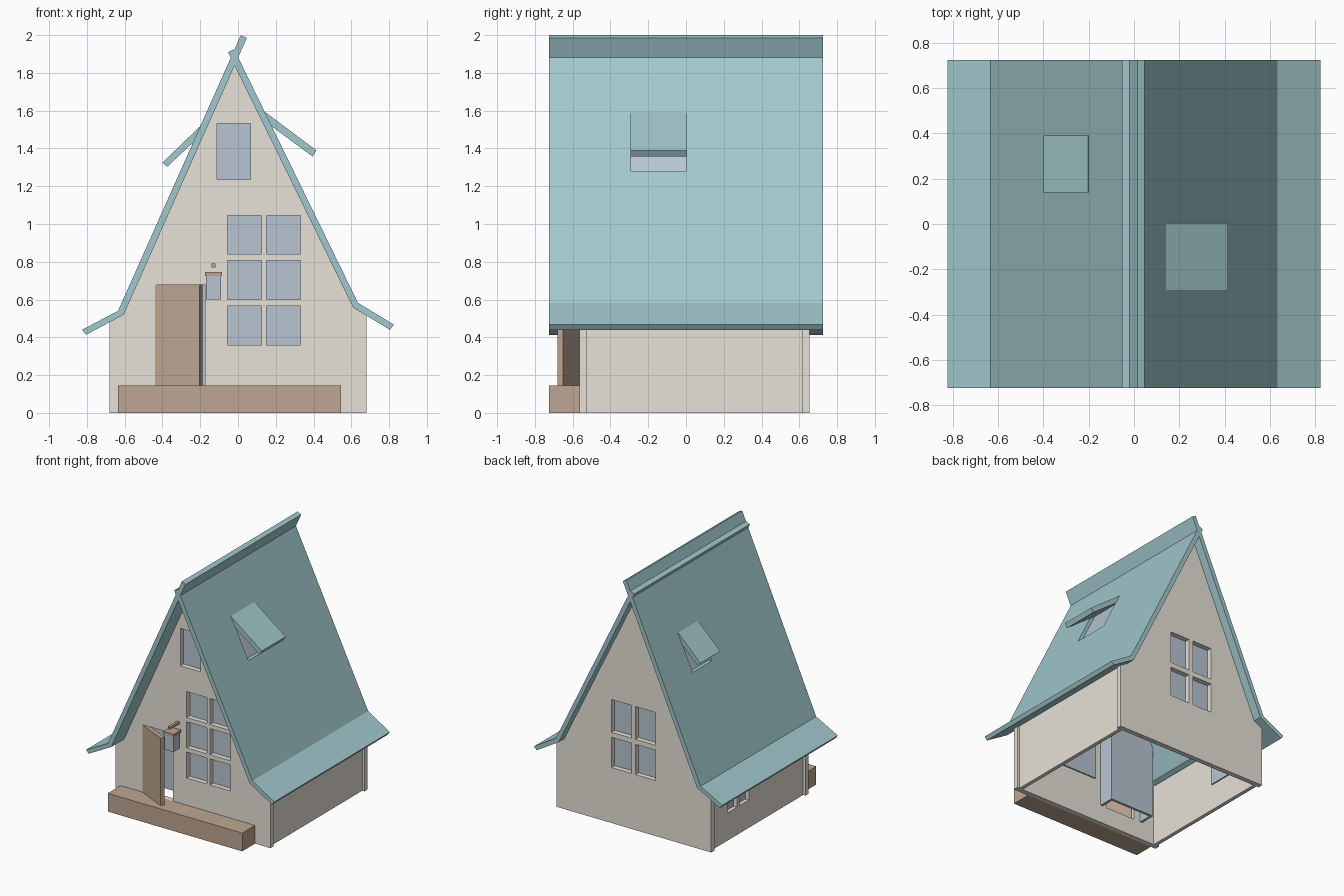
import bpy, bmesh
from math import radians
from mathutils import Matrix, Vector

if "Cube" in bpy.data.objects:
    bpy.data.objects.remove(bpy.data.objects["Cube"])


def material(name, rgb):
    m = bpy.data.materials.new(name)
    m.diffuse_color = (*rgb, 1)
    m.use_nodes = True
    m.node_tree.nodes["Principled BSDF"].inputs["Base Color"].default_value = m.diffuse_color
    return m


TEAL = material("teal", (0.36, 0.58, 0.61))
CREAM = material("cream", (0.80, 0.76, 0.69))
BROWN = material("brown", (0.52, 0.38, 0.29))
GLASS = material("glass", (0.48, 0.56, 0.64))


def add_prism(bm, profile, y0, y1):
    """Extrude an (x, z) profile from y0 to y1."""
    base = bm.faces.new([bm.verts.new((x, y0, z)) for x, z in profile])
    out = bmesh.ops.extrude_face_region(bm, geom=[base])
    verts = [v for v in out["geom"] if isinstance(v, bmesh.types.BMVert)]
    bmesh.ops.translate(bm, verts=verts, vec=(0, y1 - y0, 0))


def rect(x0, x1, z0, z1):
    return [(x0, z0), (x1, z0), (x1, z1), (x0, z1)]


def prisms(name, mat, parts):
    bm = bmesh.new()
    for profile, y0, y1 in parts:
        add_prism(bm, profile, y0, y1)
    bmesh.ops.recalc_face_normals(bm, faces=bm.faces)
    me = bpy.data.meshes.new(name)
    bm.to_mesh(me)
    bm.free()
    me.materials.append(mat)
    ob = bpy.data.objects.new(name, me)
    bpy.context.collection.objects.link(ob)
    return ob


def cut(ob, parts):
    cutter = prisms("cutter", ob.data.materials[0], parts)
    cutter.hide_render = True
    mod = ob.modifiers.new("holes", "BOOLEAN")
    mod.operation, mod.solver, mod.object = "DIFFERENCE", "EXACT", cutter
    bpy.context.view_layer.objects.active = ob
    bpy.ops.object.modifier_apply(modifier=mod.name)
    bpy.data.objects.remove(cutter)


# Gable walls with window and door openings
gable = [(-0.68, 0), (0.68, 0), (0.68, 0.52), (0.612, 0.56), (-0.021, 1.85),
         (-0.607, 0.525), (-0.68, 0.485)]
front_panes = [rect(-0.11, 0.065, 1.235, 1.533)]
for x0, x1 in ((-0.055, 0.125), (0.15, 0.33)):
    for z0 in (0.36, 0.60, 0.84):
        front_panes.append(rect(x0, x1, z0, z0 + 0.206))
back_panes = [rect(x0, x0 + 0.175, z0, z1) for x0 in (-0.19, 0.02)
              for z0, z1 in ((0.44, 0.68), (0.72, 0.98))]
doorway = rect(-0.44, -0.175, 0.145, 0.68)

front = prisms("front_wall", CREAM, [(gable, -0.565, -0.525)])
cut(front, [(p, -0.7, -0.4) for p in front_panes + [doorway]])
back = prisms("back_wall", CREAM, [(gable, 0.615, 0.655)])
cut(back, [(p, 0.5, 0.8) for p in back_panes])

# Side walls, the left one with a pair of windows
prisms("right_wall", CREAM, [(rect(0.63, 0.66, 0, 0.53), -0.525, 0.615)])
left = prisms("left_wall", CREAM, [(rect(-0.66, -0.63, 0, 0.495), -0.525, 0.615)])
cut(left, [(rect(-0.8, -0.5, 0.22, 0.43), y, y + 0.12) for y in (0.155, 0.305)])

# Window glass behind the openings
prisms("front_glass", GLASS, [(rect(-0.12, 0.075, 1.225, 1.543), -0.525, -0.515),
                              (rect(-0.065, 0.34, 0.35, 1.056), -0.525, -0.515)])
prisms("back_glass", GLASS, [(rect(-0.2, 0.205, 0.43, 0.99), 0.605, 0.615)])
prisms("left_glass", GLASS, [(rect(-0.63, -0.62, 0.21, 0.44), 0.145, 0.435)])

# Roof slabs crossing at the ridge, with kinked eaves
roof_left = prisms("roof_left", TEAL, [(
    [(-0.825, 0.44), (-0.635, 0.54), (0.015, 2.0), (0.047, 1.985),
     (-0.605, 0.52), (-0.805, 0.413)], -0.725, 0.725)])
roof_right = prisms("roof_right", TEAL, [(
    [(0.825, 0.467), (0.635, 0.583), (-0.02, 1.925), (-0.053, 1.91),
     (0.61, 0.557), (0.805, 0.44)], -0.725, 0.725)])
cut(roof_left, [(rect(-0.5, -0.1, 1.23, 1.48), 0.145, 0.385)])
cut(roof_right, [(rect(0.05, 0.5, 1.28, 1.56), -0.29, 0.0)])

# Roof windows and their raised hoods
prisms("left_roof_glass", GLASS, [(
    [(-0.289, 1.23), (-0.178, 1.48), (-0.188, 1.48), (-0.299, 1.23)], 0.145, 0.385)])
prisms("right_roof_glass", GLASS, [(
    [(0.256, 1.28), (0.119, 1.56), (0.129, 1.56), (0.266, 1.28)], -0.29, 0.0)])
prisms("left_hood", TEAL, [(
    [(-0.4, 1.325), (-0.203, 1.515), (-0.18, 1.485), (-0.375, 1.303)], 0.14, 0.39)])
prisms("right_hood", TEAL, [(
    [(0.415, 1.39), (0.142, 1.594), (0.12, 1.56), (0.395, 1.357)], -0.295, 0.005)])

# Entrance: deck, ajar door and the blue niche behind it
prisms("deck", BROWN, [(rect(-0.635, 0.545, 0, 0.145), -0.725, -0.565)])
door = prisms("door", BROWN, [(rect(0, 0.263, 0.145, 0.68), 0, 0.033)])
door.data.transform(Matrix.Translation(Vector((-0.44, -0.567, 0)))
                    @ Matrix.Rotation(radians(-25.5), 4, "Z"))
niche = [(-0.52, 0.145), (-0.12, 0.145), (-0.12, 0.78), (-0.49, 0.78), (-0.52, 0.71)]
prisms("entry_niche", GLASS, [
    (niche, -0.42, -0.40),
    (rect(-0.52, -0.50, 0.145, 0.71), -0.525, -0.42),
    (rect(-0.14, -0.12, 0.145, 0.78), -0.525, -0.42)])

# Hanging lantern by the door
prisms("lantern", GLASS, [(rect(-0.17, -0.09, 0.60, 0.725), -0.68, -0.60)])
prisms("lantern_cap", BROWN, [(rect(-0.176, -0.084, 0.725, 0.745), -0.686, -0.594)])
prisms("lantern_bracket", BROWN, [(rect(-0.14, -0.12, 0.77, 0.79), -0.68, -0.56)])
